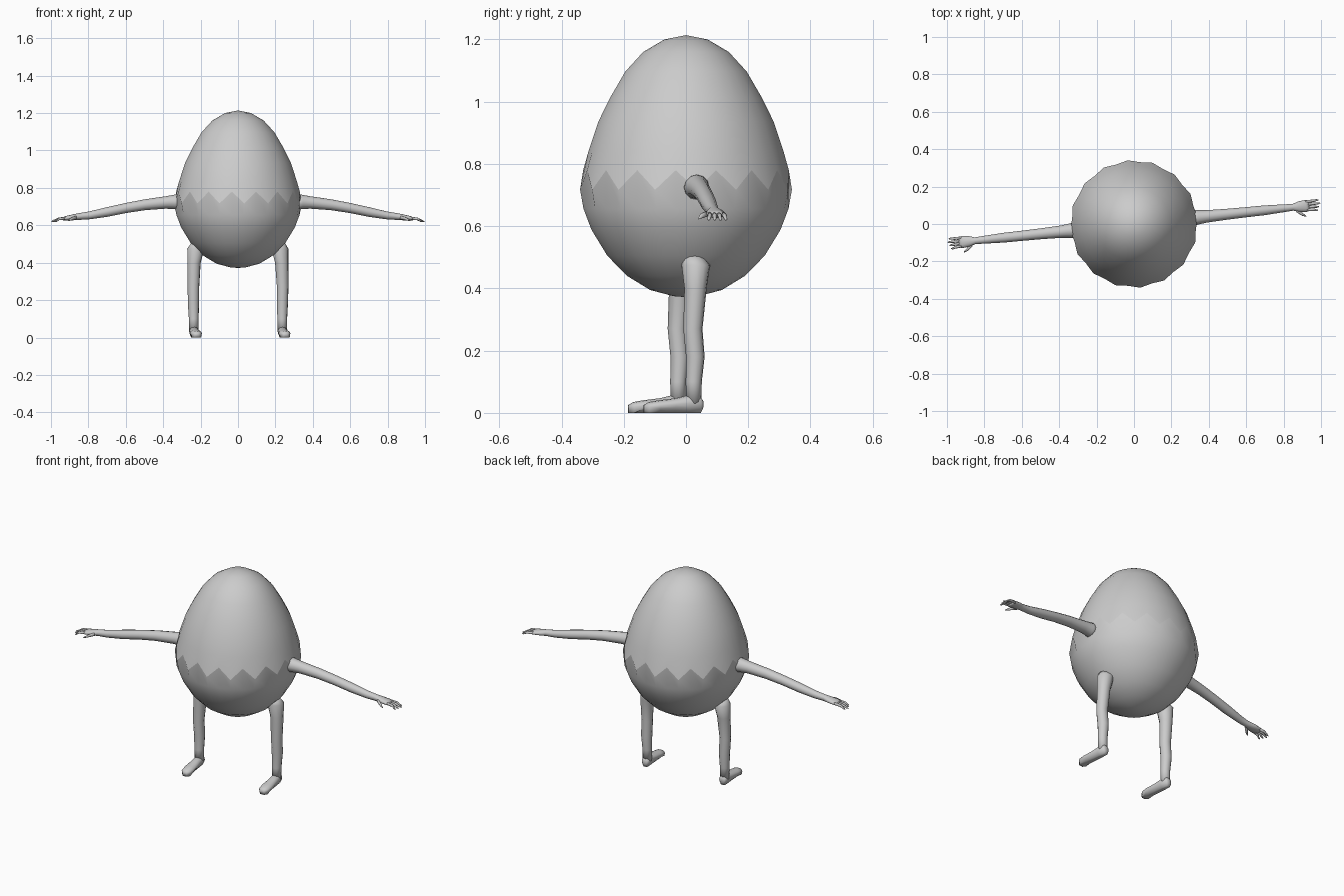
import bpy, bmesh, math
from mathutils import Matrix, Vector

if "Cube" in bpy.data.objects:
    bpy.data.objects.remove(bpy.data.objects["Cube"], do_unlink=True)

# One plain grey for everything
grey = bpy.data.materials.new("light_grey")
grey.use_nodes = True
colour = (0.6, 0.6, 0.6, 1)
grey.diffuse_color = colour
grey.node_tree.nodes["Principled BSDF"].inputs["Base Color"].default_value = colour

TURN = Matrix.Rotation(math.radians(6), 4, 'Z')  # whole figure is turned a little


def finish(name, bm):
    bmesh.ops.recalc_face_normals(bm, faces=bm.faces)
    mesh = bpy.data.meshes.new(name)
    bm.to_mesh(mesh)
    bm.free()
    mesh.materials.append(grey)
    for p in mesh.polygons:
        p.use_smooth = True
    obj = bpy.data.objects.new(name, mesh)
    bpy.context.collection.objects.link(obj)
    return obj


def skin(bm, rings):
    """Bridge neighbouring rings of vertices; single-vertex rings are poles."""
    for a, b in zip(rings, rings[1:]):
        n = max(len(a), len(b))
        for i in range(n):
            j = (i + 1) % n
            quad = [a[i % len(a)], a[j % len(a)], b[j % len(b)], b[i % len(b)]]
            bm.faces.new(list(dict.fromkeys(quad)))


def loft(bm, sections, axis, side, sides=12):
    """Oval tube: each section is (centre, horizontal radius, other radius)."""
    rings = []
    for c, ru, rv in sections:
        ring = []
        for i in range(sides):
            a = math.tau * i / sides
            u, v = ru * math.cos(a), rv * math.sin(a)
            off = {'X': (0, u, v), 'Y': (u, 0, v), 'Z': (u, v, 0)}[axis]
            p = Vector(c) + Vector(off)
            p.x *= side
            ring.append(bm.verts.new(TURN @ p))
        rings.append(ring)
    skin(bm, rings)
    bm.faces.new(rings[0])
    bm.faces.new(rings[-1])


# Egg: upper and lower shells meet along a zigzag crack
SEGS = 32


def egg_ring(bm, r, heights, low_r=None):
    ring = []
    for i in range(SEGS):
        a = math.tau * (i + 0.5) / SEGS
        odd = i % 2
        rr = r if odd or low_r is None else low_r
        ring.append(bm.verts.new((rr * math.cos(a), rr * math.sin(a), heights[odd])))
    return ring


def shell(name, profile, pole_z):
    bm = bmesh.new()
    rings = [egg_ring(bm, 0.332, (0.717, 0.78), 0.342)]
    rings += [egg_ring(bm, r, (z, z)) for r, z in profile]
    rings.append([bm.verts.new((0, 0, pole_z))])
    skin(bm, rings)
    finish(name, bm)


shell("egg_top", [(0.315, 0.84), (0.283, 0.936), (0.245, 1.013), (0.196, 1.097),
                  (0.138, 1.16), (0.07, 1.2)], 1.214)
shell("egg_bottom", [(0.331, 0.656), (0.305, 0.588), (0.254, 0.505), (0.19, 0.44),
                     (0.116, 0.395), (0.04, 0.375)], 0.372)

# Limb sections along their length
ARM = [(0.31, 0.725, 0.044), (0.345, 0.725, 0.038), (0.39, 0.722, 0.033),
       (0.5, 0.71, 0.029), (0.6, 0.693, 0.027), (0.7, 0.672, 0.026),
       (0.8, 0.653, 0.021), (0.855, 0.647, 0.018)]
PALM = [(0.885, 0.643, 0.028, 0.016), (0.925, 0.638, 0.032, 0.012),
        (0.942, 0.635, 0.028, 0.008)]
LEG = [(0.222, 0.0, 0.505, 0.03), (0.226, 0.008, 0.475, 0.046),
       (0.236, 0.006, 0.4, 0.036), (0.24, -0.003, 0.27, 0.031),
       (0.239, 0.005, 0.18, 0.03), (0.238, 0.0, 0.1, 0.026), (0.238, 0.0, 0.03, 0.025)]
FOOT = [(0.03, 0.014, 0.025, 0.012), (0.022, 0.022, 0.028, 0.024),
        (-0.015, 0.026, 0.03, 0.026), (-0.06, 0.028, 0.025, 0.02),
        (-0.11, 0.032, 0.021, 0.018), (-0.145, 0.028, 0.018, 0.015),
        (-0.161, 0.014, 0.015, 0.009)]

for side, label in ((1, "left"), (-1, "right")):
    # Arm running into the flat palm
    bm = bmesh.new()
    loft(bm, [((x, 0, z), r, r) for x, z, r in ARM]
         + [((x, 0, z), ry, rz) for x, z, ry, rz in PALM], 'X', side)
    finish(label + "_arm", bm)

    # Four fingers and a thumb, drooping slightly
    bm = bmesh.new()
    for k in range(4):
        y0, y1 = 0.022 - 0.014 * k, 0.025 - 0.018 * k
        tip = 1.002 - 0.008 * abs(k - 1)
        loft(bm, [((0.925, y0, 0.638), 0.008, 0.008),
                  ((0.965, (y0 + y1) / 2, 0.634), 0.007, 0.007),
                  ((tip - 0.008, y1, 0.623), 0.005, 0.005),
                  ((tip, y1, 0.62), 0.002, 0.002)], 'X', side, 8)
    loft(bm, [((0.87, -0.018, 0.642), 0.01, 0.01), ((0.9, -0.042, 0.634), 0.009, 0.008),
              ((0.92, -0.055, 0.625), 0.003, 0.003)], 'X', side, 8)
    finish(label + "_fingers", bm)

    # Leg and forward-pointing foot
    bm = bmesh.new()
    loft(bm, [((x, y, z), r, r) for x, y, z, r in LEG], 'Z', side)
    finish(label + "_leg", bm)
    bm = bmesh.new()
    loft(bm, [((0.238, y, z + 0.002), rx, rz) for y, rx, z, rz in FOOT], 'Y', side)
    for v in bm.verts:  # flat sole
        if v.co.z < 0.013:
            v.co.z = 0.0
    finish(label + "_foot", bm)
